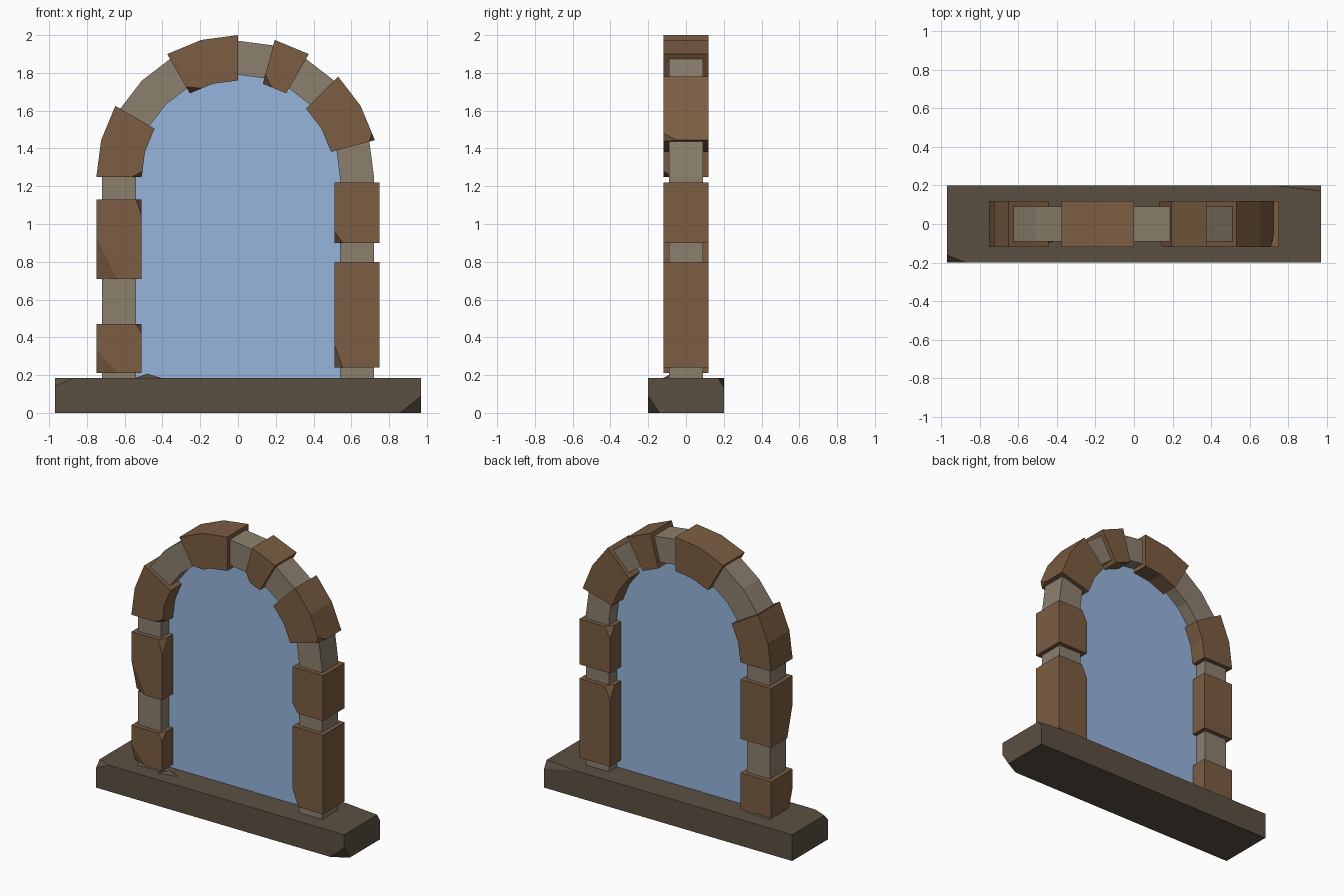
import bpy, bmesh, math
from mathutils import Vector

if "Cube" in bpy.data.objects:
    bpy.data.objects.remove(bpy.data.objects["Cube"])

SPRING = 1.25  # height where the arch starts


def material(name, rgb):
    m = bpy.data.materials.new(name)
    m.diffuse_color = (*rgb, 1)
    m.use_nodes = True
    m.node_tree.nodes["Principled BSDF"].inputs["Base Color"].default_value = m.diffuse_color
    return m


BROWN = material("brown_stone", (0.20, 0.11, 0.055))
GREY = material("grey_stone", (0.26, 0.215, 0.155))
DARK = material("dark_stone", (0.105, 0.08, 0.055))
BLUE = material("water_blue", (0.31, 0.46, 0.72))


def chip(bm, corner, size):
    """Slice off the corner nearest to a point, size measured along its edges."""
    v = min(bm.verts, key=lambda w: (w.co - Vector(corner)).length)
    pts = []
    for e in v.link_edges:
        d = (e.other_vert(v).co - v.co).normalized()
        axis = max(range(3), key=lambda i: abs(d[i]))
        pts.append(v.co + d * min(size[axis], e.calc_length() * 0.9))
    n = (pts[1] - pts[0]).cross(pts[2] - pts[0]).normalized()
    if n.dot(v.co - pts[0]) < 0:
        n = -n
    geom = bm.verts[:] + bm.edges[:] + bm.faces[:]
    cut = bmesh.ops.bisect_plane(bm, geom=geom, plane_co=pts[0], plane_no=n, clear_outer=True)
    edges = [g for g in cut["geom_cut"] if isinstance(g, bmesh.types.BMEdge)]
    bmesh.ops.holes_fill(bm, edges=edges)


def finish(bm, name, mat, chips=()):
    bmesh.ops.recalc_face_normals(bm, faces=bm.faces[:])
    for corner, size in chips:
        chip(bm, corner, size)
    bmesh.ops.recalc_face_normals(bm, faces=bm.faces[:])
    me = bpy.data.meshes.new(name)
    bm.to_mesh(me)
    bm.free()
    me.materials.append(mat)
    ob = bpy.data.objects.new(name, me)
    bpy.context.collection.objects.link(ob)


def leg(side, *heights):
    return [(side, 0, z) for z in heights]


def arc(a, b):
    """Stations every 15 degrees around the arch."""
    step = 15 if b > a else -15
    return [(math.cos(math.radians(t)), math.sin(math.radians(t)), SPRING)
            for t in range(a, b + step, step)]


def stone(name, stations, r0, r1, y, mat, caps=True, chips=()):
    """Rectangular section swept through the stations."""
    bm = bmesh.new()
    rings = [[bm.verts.new((dx * r, yy, z + dz * r))
              for r, yy in ((r0, -y), (r1, -y), (r1, y), (r0, y))]
             for dx, dz, z in stations]
    for a, b in zip(rings, rings[1:]):
        for i in range(4):
            j = (i + 1) % 4
            bm.faces.new((a[i], a[j], b[j], b[i]))
    if caps:
        bm.faces.new(rings[0])
        bm.faces.new(rings[-1])
    finish(bm, name, mat, chips)


# Base slab with broken corners
bm = bmesh.new()
bmesh.ops.create_cube(bm, size=1)
for v in bm.verts:
    v.co = (v.co.x * 1.94, v.co.y * 0.4, (v.co.z + 0.5) * 0.185)
finish(bm, "base_slab", DARK, [
    ((0.97, -0.2, 0), (0.11, 0.06, 0.09)),
    ((-0.97, -0.2, 0.185), (0.10, 0.04, 0.045)),
    ((0.97, 0.2, 0.185), (0.25, 0.03, 0.05))])

# Small stone shard on the slab
bm = bmesh.new()
foot = [bm.verts.new((x, y, 0.18)) for x, y in ((-0.56, -0.13), (-0.39, -0.09), (-0.5, -0.04))]
tip = bm.verts.new((-0.48, -0.08, 0.207))
bm.faces.new(foot)
for i in range(3):
    bm.faces.new((foot[i], foot[(i + 1) % 3], tip))
finish(bm, "stone_shard", DARK)

# Recessed grey stones
grey = [leg(-1, 0.185, 0.21), leg(-1, 0.47, 0.71), leg(-1, 1.13, 1.25),
        arc(150, 120), arc(90, 75), arc(60, 45),
        leg(1, 1.22) + arc(0, 15), leg(1, 0.80, 0.90), leg(1, 0.185, 0.24)]
for i, st in enumerate(grey):
    stone(f"grey_stone_{i + 1}", st, 0.54, 0.72, 0.09, GREY, caps=False)

# Protruding brown stones, each with its chipped corners
F, B = -0.12, 0.12
brown = [
    (leg(-1, 0.21, 0.47), [((-0.75, F, 0.21), (0.11, 0.04, 0.13)),
                           ((-0.51, F, 0.47), (0.03, 0.05, 0.05))]),
    (leg(-1, 0.71, 1.13), [((-0.75, F, 0.71), (0.11, 0.06, 0.22)),
                           ((-0.51, F, 1.13), (0.03, 0.05, 0.09))]),
    (arc(180, 150), [((-0.51, F, 1.25), (0.05, 0.05, 0.03))]),
    (arc(120, 90), [((-0.255, F, 1.69), (0.07, 0.06, 0.04))]),
    (arc(75, 60), [((0.13, F, 1.74), (0.05, 0.05, 0.05))]),
    (arc(45, 15), [((0.724, F, 1.444), (0.03, 0.07, 0.04))]),
    (leg(1, 0.90, 1.22), [((0.51, F, 0.90), (0.045, 0.05, 0.06)),
                          ((0.51, B, 1.22), (0.04, 0.05, 0.08))]),
    (leg(1, 0.24, 0.80), [((0.51, F, 0.24), (0.045, 0.05, 0.12)),
                          ((0.51, B, 0.80), (0.04, 0.05, 0.09))]),
]
for i, (st, chips) in enumerate(brown):
    stone(f"brown_stone_{i + 1}", st, 0.51, 0.75, 0.12, BROWN, chips=chips)

# Water sheet filling the opening
bm = bmesh.new()
outline = leg(1, 0.185) + arc(0, 180) + leg(-1, 0.185)
bm.faces.new([bm.verts.new((dx * 0.54, 0, z + dz * 0.54)) for dx, dz, z in outline])
finish(bm, "water_sheet", BLUE)
